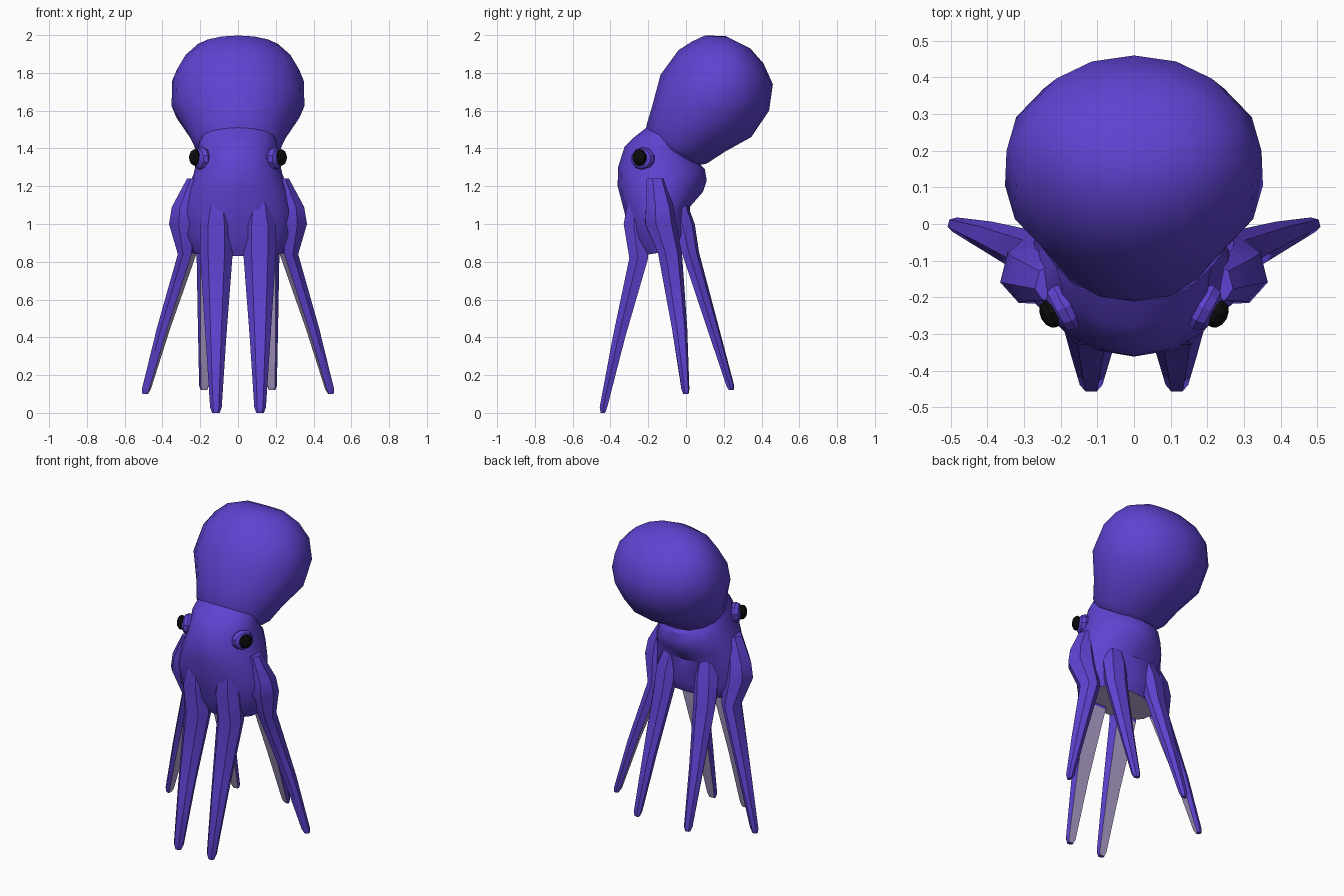
import bpy, bmesh, math
from mathutils import Vector

cube = bpy.data.objects.get("Cube")
if cube:
    bpy.data.objects.remove(cube, do_unlink=True)


def material(name, color):
    m = bpy.data.materials.new(name)
    m.use_nodes = True
    m.diffuse_color = (*color, 1)
    m.node_tree.nodes["Principled BSDF"].inputs["Base Color"].default_value = (*color, 1)
    return m


PURPLE = material("purple skin", (0.115, 0.055, 0.64))
LILAC = material("lilac underside", (0.46, 0.37, 0.64))
BLACK = material("black eye", (0.004, 0.004, 0.004))


def loft(name, rings, mats, lilac_rule, angle):
    """Skin a list of closed rings, cap both ends, colour the faces by a rule."""
    bm = bmesh.new()
    loops = [[bm.verts.new(p) for p in ring] for ring in rings]
    n = len(loops[0])
    for a, b in zip(loops, loops[1:]):
        for i in range(n):
            j = (i + 1) % n
            bm.faces.new((a[i], a[j], b[j], b[i]))
    bm.faces.new(loops[0])
    bm.faces.new(loops[-1])
    bmesh.ops.recalc_face_normals(bm, faces=bm.faces)
    for f in bm.faces:
        f.material_index = int(lilac_rule(f))
    return finish(name, bm, mats, angle)


def finish(name, bm, mats, angle):
    me = bpy.data.meshes.new(name)
    bm.to_mesh(me)
    bm.free()
    for m in mats:
        me.materials.append(m)
    ob = bpy.data.objects.new(name, me)
    bpy.context.collection.objects.link(ob)
    bpy.ops.object.select_all(action='DESELECT')
    ob.select_set(True)
    bpy.context.view_layer.objects.active = ob
    bpy.ops.object.shade_smooth_by_angle(angle=math.radians(angle))
    return ob


def tilted_ring(fy, fz, by, bz, w, n=16):
    """Ellipse through a front point and a back point, with half width w."""
    front, back = Vector((0, fy, fz)), Vector((0, by, bz))
    mid, half = (front + back) / 2, (front - back) / 2
    return [mid + half * math.cos(t) + Vector((w * math.sin(t), 0, 0))
            for t in (2 * math.pi * i / n for i in range(n))]


# Mantle: tilted bulb leaning backwards
mantle = [(-.20, 1.47, .06, 1.31, .20), (-.21, 1.52, .11, 1.32, .235),
          (-.18, 1.62, .21, 1.385, .275), (-.135, 1.79, .345, 1.46, .352),
          (-.04, 1.92, .44, 1.60, .348), (.03, 1.965, .46, 1.74, .30),
          (.10, 1.998, .41, 1.85, .23), (.21, 1.995, .34, 1.93, .12)]
loft("mantle", [tilted_ring(*r) for r in mantle], [PURPLE], lambda f: False, 35)

# Head and skirt, lilac underneath
head = [(-.25, .83, -.01, .87, .235), (-.30, .93, .03, .95, .285),
        (-.325, 1.06, .02, 1.09, .29), (-.362, 1.2, .09, 1.17, .265),
        (-.36, 1.3, .11, 1.23, .235), (-.325, 1.41, .1, 1.29, .215),
        (-.28, 1.455, .03, 1.36, .21), (-.21, 1.51, 0, 1.39, .2)]
loft("head", [tilted_ring(*r) for r in head], [PURPLE, LILAC],
     lambda f: f.normal.z < -.9, 35)

# Arm cross-section: rounded outside, flat inside (side, outward)
SECTION = [(-.5, 1), (.5, 1), (1, .1), (.8, -1), (-.8, -1), (-1, .1)]


def arm(name, side, out, stations):
    """Stations are x, y, z, half width, half thickness; mirrored by side."""
    out = Vector((out[0] * side, out[1], 0)).normalized()
    across = Vector((-out.y, out.x, 0))
    rings = [[Vector((x * side, y, z)) + across * (u * w) + out * (v * t)
              for u, v in SECTION] for x, y, z, w, t in stations]
    loft(name, rings, [PURPLE, LILAC],
         lambda f: f.normal.dot(out) < -.75 and f.calc_center_median().z < .9, 40)


ARMS = {
    "front": ((0, -1), [(.11, -.27, 1.16, .05, .03), (.115, -.27, 1.0, .085, .06),
                        (.115, -.25, .82, .085, .05), (.117, -.355, .4, .055, .033),
                        (.117, -.437, .03, .031, .02), (.117, -.44, 0, .02, .012)]),
    "side": ((1, .25), [(.235, -.16, 1.24, .05, .03), (.283, -.14, 1.09, .075, .06),
                        (.287, -.135, 1.0, .085, .07), (.272, -.085, .84, .065, .04),
                        (.395, -.035, .45, .042, .03), (.486, -.003, .125, .021, .021),
                        (.492, 0, .1, .014, .013)]),
    "back": ((.2, 1), [(.12, -.04, 1.14, .05, .03), (.14, -.01, 1.0, .075, .05),
                       (.15, .025, .85, .07, .038), (.168, .135, .48, .045, .028),
                       (.18, .235, .145, .026, .018), (.18, .24, .12, .017, .011)]),
}


def ellipsoid(name, side, pos, radii, mat, angle):
    bm = bmesh.new()
    bmesh.ops.create_uvsphere(bm, u_segments=10, v_segments=6, radius=1)
    turn = math.radians(-28 * side)
    for v in bm.verts:
        # poles point sideways, turned slightly towards the front
        p = Vector((v.co.z * radii[0] * side, v.co.x * radii[1], v.co.y * radii[2]))
        c, s = math.cos(turn), math.sin(turn)
        v.co = (p.x * c - p.y * s + pos[0] * side, p.x * s + p.y * c + pos[1],
                p.z + pos[2])
    bmesh.ops.recalc_face_normals(bm, faces=bm.faces)
    finish(name, bm, [mat], angle)


# Paired parts
for label, side in (("left", 1), ("right", -1)):
    for key, (out, stations) in ARMS.items():
        arm(f"{key}_arm_{label}", side, out, stations)
    ellipsoid(f"eye_socket_{label}", side, (.19, -.228, 1.345), (.045, .07, .062), PURPLE, 30)
    ellipsoid(f"eye_{label}", side, (.228, -.246, 1.352), (.028, .042, .045), BLACK, 30)
